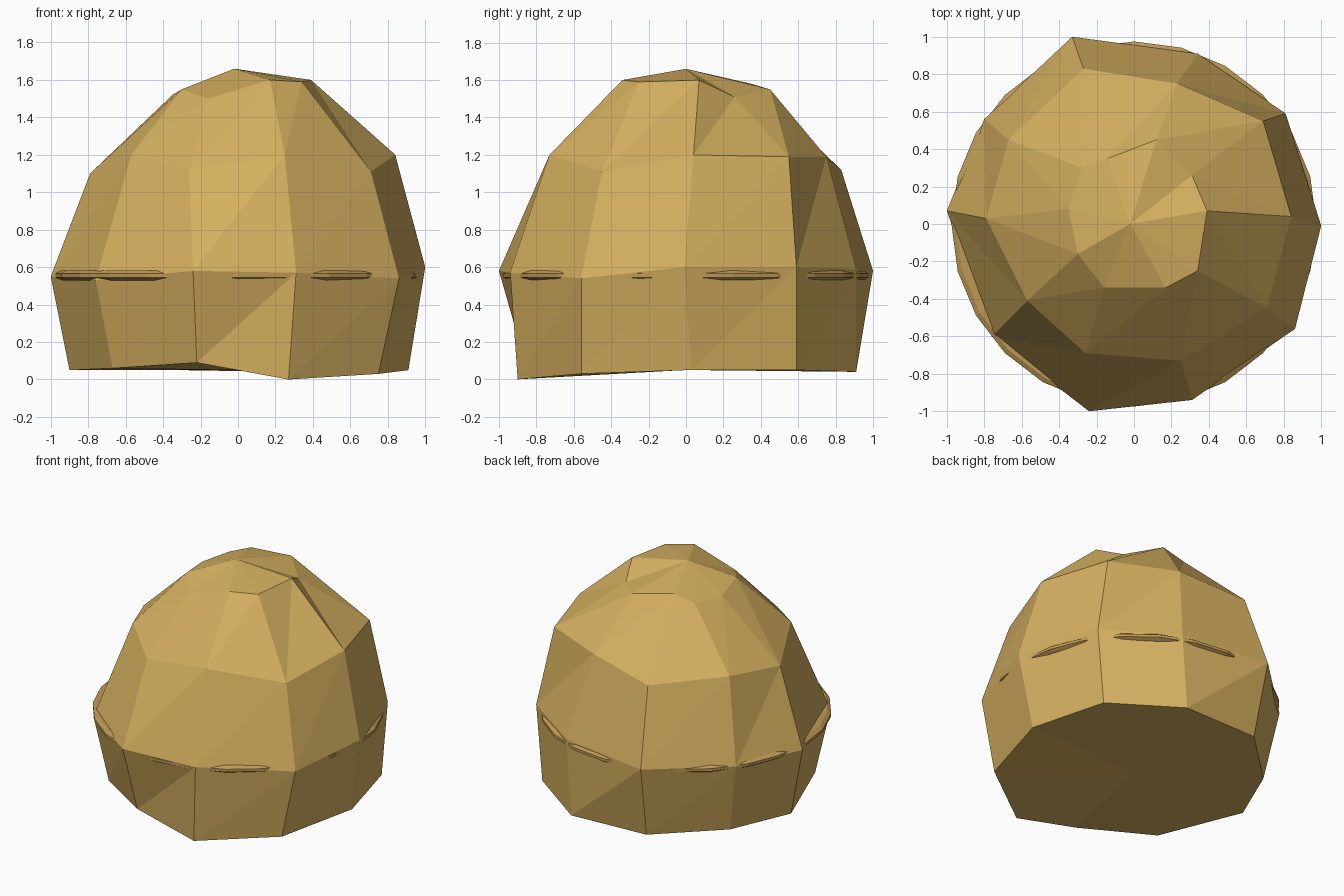
import bpy
import bmesh
import math

cube = bpy.data.objects.get("Cube")
if cube:
    bpy.data.objects.remove(cube, do_unlink=True)


def make_material(name, color):
    material = bpy.data.materials.new(name)
    material.use_nodes = True
    rgba = (*color, 1.0)
    material.diffuse_color = rgba
    material.node_tree.nodes["Principled BSDF"].inputs["Base Color"].default_value = rgba
    return material


def finish_object(bm, name, material):
    bmesh.ops.recalc_face_normals(bm, faces=bm.faces)
    mesh = bpy.data.meshes.new(name)
    bm.to_mesh(mesh)
    bm.free()
    mesh.materials.append(material)
    obj = bpy.data.objects.new(name, mesh)
    bpy.context.scene.collection.objects.link(obj)
    return obj


def bridge_rings(bm, lower, upper):
    """Join two rings with triangles whose diagonals all lean the same way."""
    count = len(lower)
    for i in range(count):
        j = (i + 1) % count
        bm.faces.new((lower[i], lower[j], upper[j]))
        bm.faces.new((lower[i], upper[j], upper[i]))


def cap_ring(bm, ring, centre):
    """Close a ring with a fan of triangles around a centre point."""
    hub = bm.verts.new(centre)
    for i, vert in enumerate(ring):
        bm.faces.new((vert, ring[(i + 1) % len(ring)], hub))


straw = make_material("straw yellow", (0.66, 0.43, 0.115))
dark_straw = make_material("dark straw", (0.52, 0.32, 0.09))

# Uneven ten-sided cross-sections, anticlockwise from the right-hand side
base = [(-.9, .06, .05), (-.67, -.55, .06), (-.22, -.86, .09), (.27, -.9, 0), (.75, -.56, .03),
        (.91, .03, .05), (.76, .59, .05), (.3, .91, .04), (-.3, .89, .05), (-.71, .5, .05)]
waist = [(-1, .07, .55), (-.76, -.6, .53), (-.24, -1, .58), (.31, -.94, .57), (.86, -.56, .54),
         (1, -.01, .6), (.81, .59, .6), (.34, .91, .59), (-.33, 1, .58), (-.8, .56, .56)]
shoulder = [(-.79, .03, 1.1), (-.57, -.41, 1.2), (-.26, -.69, 1.12), (.25, -.73, 1.2), (.71, -.45, 1.11),
            (.84, .04, 1.2), (.69, .55, 1.19), (.23, .75, 1.19), (-.27, .83, 1.12), (-.67, .45, 1.15)]
crown = [(-.35, .08, 1.52), (-.3, -.16, 1.55), (-.16, -.34, 1.5), (.17, -.34, 1.6), (.34, -.25, 1.59),
         (.39, .07, 1.6), (.31, .26, 1.51), (.12, .45, 1.55), (-.14, .35, 1.58), (-.28, .3, 1.53)]

# Faceted dome body
bm = bmesh.new()
rings = [[bm.verts.new(point) for point in outline] for outline in (base, waist, shoulder, crown)]
for lower, upper in zip(rings, rings[1:]):
    bridge_rings(bm, lower, upper)
cap_ring(bm, rings[-1], (-.02, 0, 1.66))
cap_ring(bm, rings[0], (0, 0, .05))
finish_object(bm, "dome_body", straw)

# Thin hoop inside the wall, showing only where it breaks the surface
bm = bmesh.new()
sides = 24
profile = [(.9, .53), (.95, .53), (.975, .545), (.975, .565), (.95, .582), (.9, .582)]
hoop = []
for radius, height in profile:
    ring = []
    for i in range(sides):
        angle = math.tau * i / sides
        ring.append(bm.verts.new((radius * math.cos(angle), radius * math.sin(angle), height)))
    hoop.append(ring)
for k, lower in enumerate(hoop):
    bridge_rings(bm, lower, hoop[(k + 1) % len(hoop)])
finish_object(bm, "inner_hoop", dark_straw)
